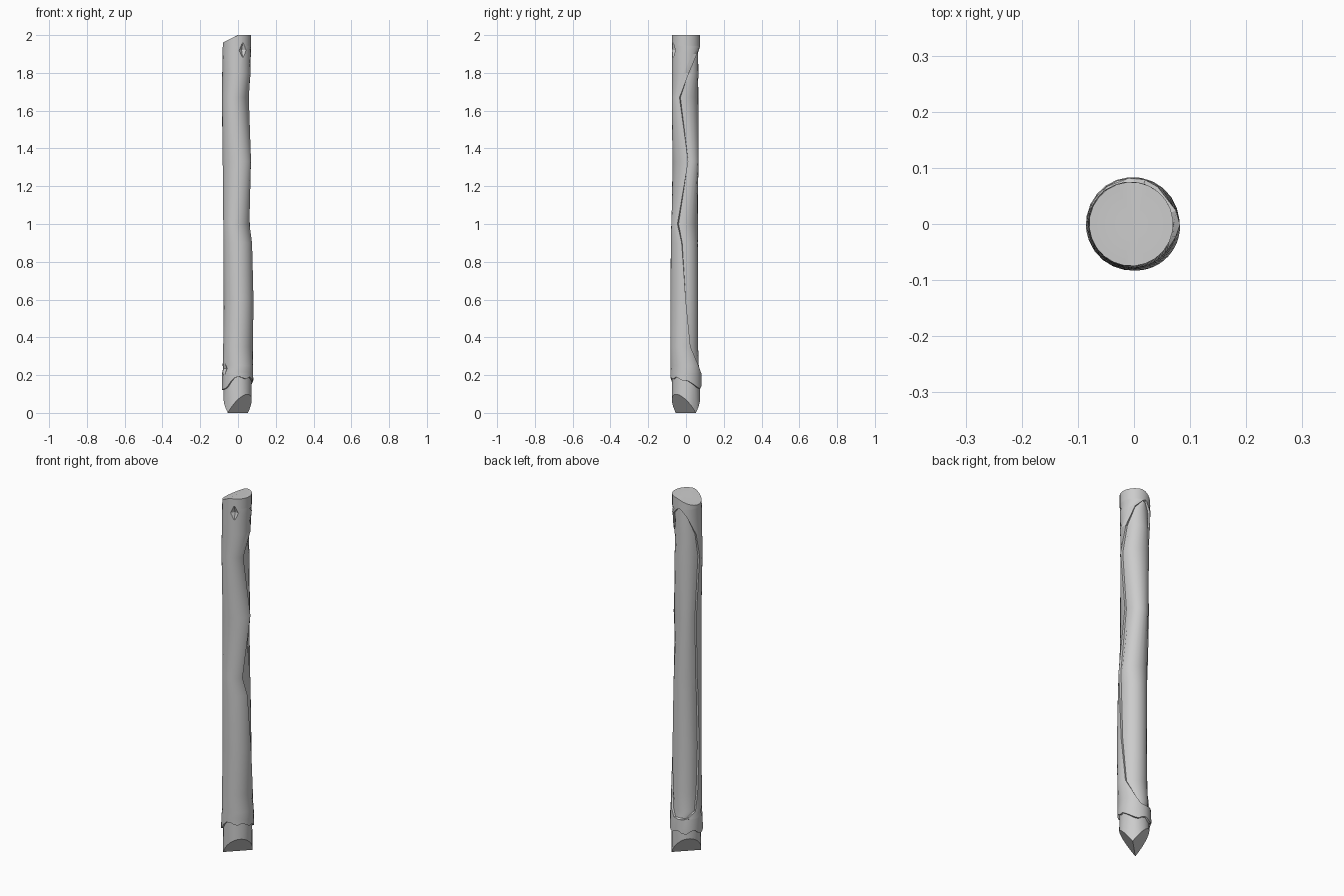
import bpy, bmesh
from math import sin, cos, radians
from mathutils import Vector

if "Cube" in bpy.data.objects:
    bpy.data.objects.remove(bpy.data.objects["Cube"])

grey = bpy.data.materials.new("plain_grey")
grey.use_nodes = True
grey.diffuse_color = (0.6, 0.6, 0.6, 1)
grey.node_tree.nodes["Principled BSDF"].inputs["Base Color"].default_value = (0.6, 0.6, 0.6, 1)

BARK, BARE, DEPTH = 24, 10, 0.011


def lookup(table, key):
    """Linear interpolation in a list of (key, value...) rows."""
    for a, b in zip(table, table[1:]):
        if key <= b[0]:
            t = max(0, (key - a[0]) / (b[0] - a[0]))
            return [p + (q - p) * t for p, q in zip(a[1:], b[1:])]
    return table[-1][1:]


# Crooked shaft: height, centre x, centre y, radius
shaft = [(0, -0.002, 0, 0.085), (0.2, -0.002, 0, 0.083), (0.28, 0, -0.003, 0.079),
         (0.6, 0.003, -0.004, 0.079), (0.9, 0, -0.003, 0.077), (1.0, -0.002, -0.002, 0.076),
         (1.33, -0.006, 0.003, 0.075), (1.67, -0.01, 0.001, 0.076), (2, -0.005, 0, 0.075)]

# Peeled strip: height, right edge angle, left edge angle
peel = [(0.21, 95, 95), (0.215, 75, 125), (0.25, 58, 160), (0.35, 20, 172), (0.6, 2, 183),
        (0.9, -15, 175), (1.0, -35, 170), (1.33, 7, 166), (1.67, -28, 179),
        (1.8, 12, 162), (1.9, 50, 125), (1.94, 84, 100), (1.945, 95, 95)]

# Ragged lower edge of the bark: angle, height
ragged = [(0, 0.175), (30, 0.15), (60, 0.125), (90, 0.15), (120, 0.125), (150, 0.155),
          (180, 0.12), (225, 0.13), (255, 0.185), (280, 0.195), (300, 0.175),
          (325, 0.195), (345, 0.165), (360, 0.175)]

bm = bmesh.new()


def ring(height, right=95, left=95, inset=0):
    """One closed loop: bark around the front, bare wood across the back."""
    bark = [left + (right + 360 - left) * i / BARK for i in range(BARK + 1)]
    bare = [right + (left - right) * i / BARE for i in range(BARE + 1)]
    cut = DEPTH if left > right else 0
    loop = []
    for angle, depth in [(a, inset) for a in bark] + [(a, inset + cut) for a in bare]:
        a = radians(angle)
        z = height(angle % 360) if callable(height) else height
        cx, cy, r = lookup(shaft, z)
        x, y = cx + (r - depth) * cos(a), cy + (r - depth) * sin(a)
        if height == 2:
            z = min(2, 2 + 0.5 * x)
        loop.append(bm.verts.new((x, y, z)))
    return loop


def edge(angle):
    return lookup(ragged, angle)[0]


# Bare foot, bark lip, peeled shaft and slanted top
rings = [ring(-0.05, inset=0.009), ring(edge, inset=0.01), ring(edge)]
rings += [ring(*row) for row in peel] + [ring(2)]
for low, high in zip(rings, rings[1:]):
    n = len(low)
    for i in range(n):
        j = (i + 1) % n
        bm.faces.new((low[i], low[j], high[j], high[i]))
bm.faces.new(list(reversed(rings[0])))
middle = bm.verts.new((0, 0, 2))
top = rings[-1]
for i, v in enumerate(top):
    bm.faces.new((v, top[(i + 1) % len(top)], middle))
bmesh.ops.remove_doubles(bm, verts=bm.verts, dist=0.0002)

# Foot cut to a wedge by two sloping planes
for side in (1, -1):
    slope = Vector((side * 0.96, -side * 0.96, -1)).normalized()
    cut = bmesh.ops.bisect_plane(bm, geom=bm.verts[:] + bm.edges[:] + bm.faces[:],
                                 plane_co=(0, 0, 0), plane_no=slope, clear_outer=True)
    bmesh.ops.holes_fill(bm, edges=[e for e in bm.edges if e.is_boundary], sides=0)
bmesh.ops.recalc_face_normals(bm, faces=bm.faces)

mesh = bpy.data.meshes.new("wooden_post")
bm.to_mesh(mesh)
bm.free()
mesh.materials.append(grey)
post = bpy.data.objects.new("wooden_post", mesh)
bpy.context.collection.objects.link(post)
bpy.context.view_layer.objects.active = post
post.select_set(True)


def carve_diamond(angle, z, width, height):
    """Cut a shallow four-sided pyramid into the bark."""
    out = Vector((cos(radians(angle)), sin(radians(angle)), 0))
    cx, cy, r = lookup(shaft, z)
    shape = bmesh.new()
    bmesh.ops.create_cone(shape, cap_ends=True, segments=4, radius1=2, radius2=0, depth=0.028)
    data = bpy.data.meshes.new("diamond_cutter")
    shape.to_mesh(data)
    shape.free()
    data.materials.append(grey)
    cutter = bpy.data.objects.new("diamond_cutter", data)
    bpy.context.collection.objects.link(cutter)
    cutter.hide_render = True
    cutter.scale = (width, height, 1)
    cutter.rotation_euler = (-out).to_track_quat('Z', 'Y').to_euler()
    cutter.location = Vector((cx, cy, z)) + out * (r - 0.001)
    bpy.context.view_layer.update()
    mod = post.modifiers.new("carving", 'BOOLEAN')
    mod.operation, mod.solver, mod.object = 'DIFFERENCE', 'EXACT', cutter
    bpy.ops.object.modifier_apply(modifier=mod.name)
    bpy.data.objects.remove(cutter)


carve_diamond(-65, 1.92, 0.024, 0.04)
carve_diamond(208, 0.235, 0.032, 0.036)
bpy.ops.object.shade_smooth_by_angle(angle=radians(30))
